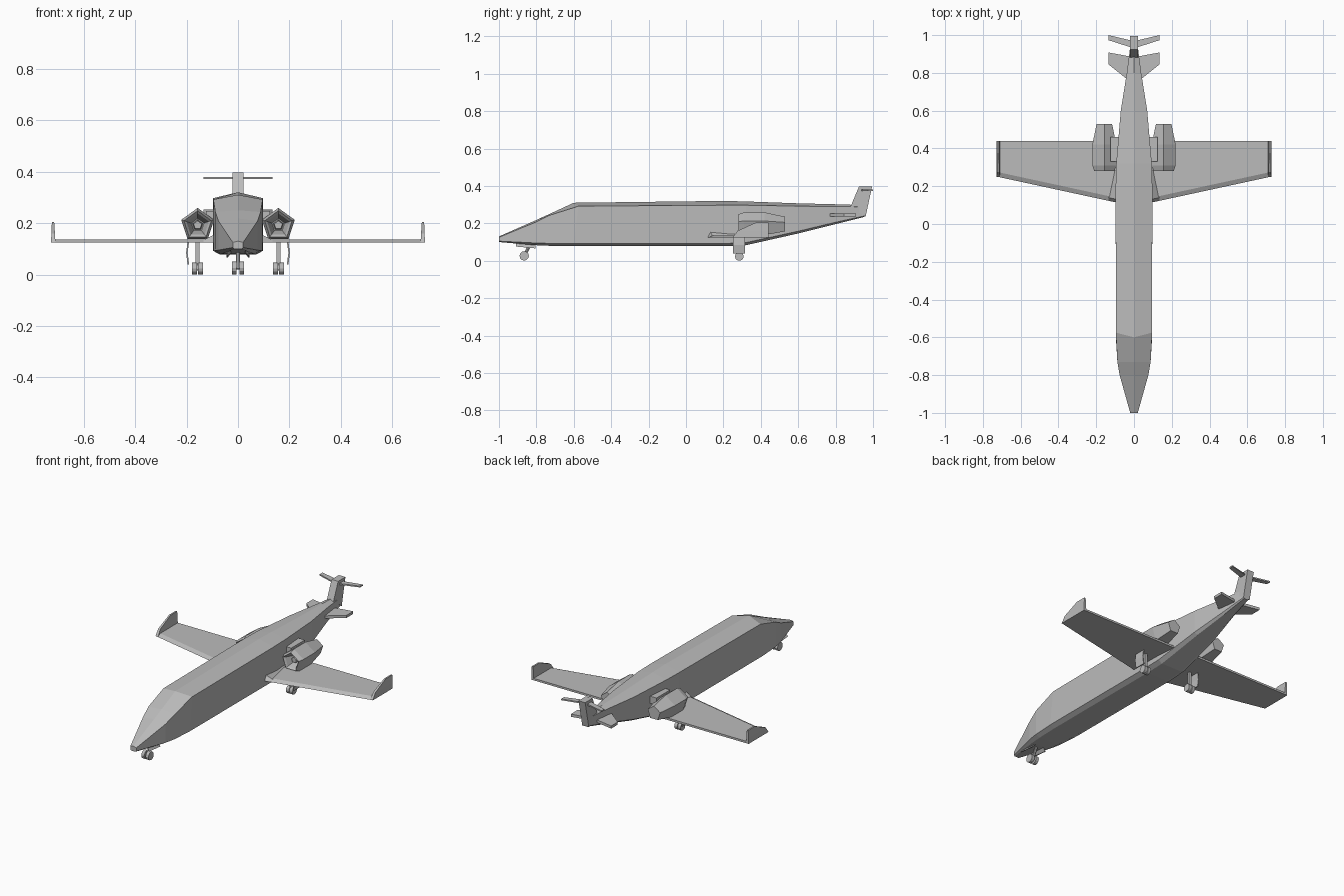
import bpy, bmesh
from math import pi, sin, cos
from mathutils import Vector

cube = bpy.data.objects.get("Cube")
if cube:
    bpy.data.objects.remove(cube)

gray = bpy.data.materials.new("airframe_gray")
gray.use_nodes = True
COLOR = (0.5, 0.5, 0.5, 1)
gray.diffuse_color = COLOR
gray.node_tree.nodes["Principled BSDF"].inputs["Base Color"].default_value = COLOR


def finish(name, bm):
    bmesh.ops.recalc_face_normals(bm, faces=bm.faces)
    mesh = bpy.data.meshes.new(name)
    bm.to_mesh(mesh)
    bm.free()
    mesh.materials.append(gray)
    ob = bpy.data.objects.new(name, mesh)
    bpy.context.collection.objects.link(ob)
    return ob


def loft(name, rings):
    """Skin a list of equal-length point rings and cap both ends."""
    bm = bmesh.new()
    loops = [[bm.verts.new(p) for p in ring] for ring in rings]
    n = len(loops[0])
    for a, b in zip(loops, loops[1:]):
        for i in range(n):
            j = (i + 1) % n
            bm.faces.new((a[i], a[j], b[j], b[i]))
    bm.faces.new(loops[0])
    bm.faces.new(loops[-1])
    return finish(name, bm)


def box(name, x, y, z):
    return loft(name, [[(a, y[0], z[0]), (a, y[1], z[0]), (a, y[1], z[1]), (a, y[0], z[1])] for a in x])


def rod(name, start, end, radius, sides=8):
    start, end = Vector(start), Vector(end)
    turn = (end - start).to_track_quat('Z', 'Y')
    circle = [Vector((radius * cos(2 * pi * i / sides), radius * sin(2 * pi * i / sides), 0))
              for i in range(sides)]
    return loft(name, [[p + turn @ c for c in circle] for p in (start, end)])


def mirrored(ob):
    ob.modifiers.new("Mirror", 'MIRROR')
    return ob


# Fuselage: y, half width, ridge, upper corner, lower corner, belly, corner setback
stations = [
    (-1.0, .02, .13, .125, .105, .10, 0),
    (-.8, .076, .218, .208, .095, .083, 0),
    (-.73, .088, .25, .243, .093, .08, 0),
    (-.6, .096, .31, .292, .092, .078, .025),
    (.2, .097, .32, .297, .092, .078, 0),
    (.32, .094, .317, .297, .097, .083, 0),
    (.6, .07, .307, .292, .158, .146, 0),
    (.8, .038, .302, .29, .206, .196, 0),
    (.955, .018, .297, .288, .24, .235, 0),
]
rings = []
for y, w, ridge, upper, lower, belly, back in stations:
    half = [(w, y + back, upper), (w, y, lower), (w * .72, y, belly)]
    rings.append([(0, y, ridge)] + half + [(-x, b, z) for x, b, z in reversed(half)])
loft("fuselage", rings)

# Tail fin
fin_outline = [(.88, .29), (.925, .397), (.995, .397), (.96, .235)]
loft("tail_fin", [[(x, y, z) for y, z in fin_outline] for x in (-.022, .022)])


def tail_plane(name, root_x, root, tip, z, thick):
    sections = []
    for x, (front, rear) in ((root_x, root), (.135, tip)):
        sections.append([(x, front, z), (x, rear, z), (x, rear, z + thick), (x, front, z + thick)])
    mirrored(loft(name, sections))


tail_plane("upper_stabilizers", 0, (.93, .968), (.973, 1.0), .372, .008)
tail_plane("lower_stabilizers", .01, (.745, .885), (.845, .908), .237, .016)


# Wings with a bevelled leading edge
def wing_section(x, lead, top):
    return [(x, lead, .124), (x, lead + .025, top), (x, .44, top), (x, .44, .124)]


mirrored(loft("wings", [wing_section(.02, .098, .136), wing_section(.722, .25, .136)]))
root = [(.09, .113, .126), (.09, .13, .156), (.09, .31, .156), (.09, .32, .126)]
tip = [(.135, .125, .126), (.135, .14, .134), (.1, .31, .134), (.1, .32, .126)]
mirrored(loft("wing_root_fairings", [root, tip]))
base = [(.25, .124), (.44, .124)]
mirrored(loft("winglets", [
    [(.71, .25, .124), (.71, .44, .124), (.727, .44, .124), (.727, .25, .124)],
    [(.712, .275, .16), (.712, .44, .16), (.726, .44, .16), (.726, .275, .16)],
    [(.715, .375, .205), (.715, .44, .205), (.724, .44, .205), (.724, .375, .205)],
]))


# Five-sided engine pods with open intakes
def pentagon(y, r, z=.192):
    return [(.157 + r * sin(2 * pi * i / 5), y, z + r * cos(2 * pi * i / 5)) for i in range(5)]


pod = [(.345, .026), (.29, .046), (.28, .056), (.31, .067), (.42, .067)]
mirrored(loft("engine_pods", [pentagon(y, r) for y, r in pod] + [pentagon(.53, .043)]))
mirrored(loft("engine_hubs", [pentagon(.31, .017), pentagon(.35, .022)]))
mirrored(box("engine_pylons", (.06, .125), (.33, .46), (.205, .248)))

# Main landing gear
mirrored(box("main_struts", (.149, .166), (.277, .293), (.022, .13)))
mirrored(rod("main_axles", (.14, .285, .023), (.175, .285, .023), .008))
for label, x in (("inner", .137), ("outer", .16)):
    mirrored(rod(label + "_main_wheels", (x, .285, .023), (x + .019, .285, .023), .023, 12))
mirrored(loft("main_gear_doors", [
    [(x, .25, z), (x, .315, z), (x + .006, .315, z), (x + .006, .25, z)]
    for x, z in ((.19, .128), (.196, .085), (.19, .038))]))

# Nose landing gear
rod("nose_strut", (0, -.865, .026), (0, -.832, .09), .008)
rod("nose_axle", (-.024, -.865, .026), (.024, -.865, .026), .007)
mirrored(rod("nose_wheels", (.005, -.865, .026), (.024, -.865, .026), .025, 12))
mirrored(loft("nose_gear_doors", [
    [(x, -.91, z + .01), (x, -.805, z), (x + .005, -.805, z), (x + .005, -.91, z + .01)]
    for x, z in ((.025, .086), (.04, .066))]))
